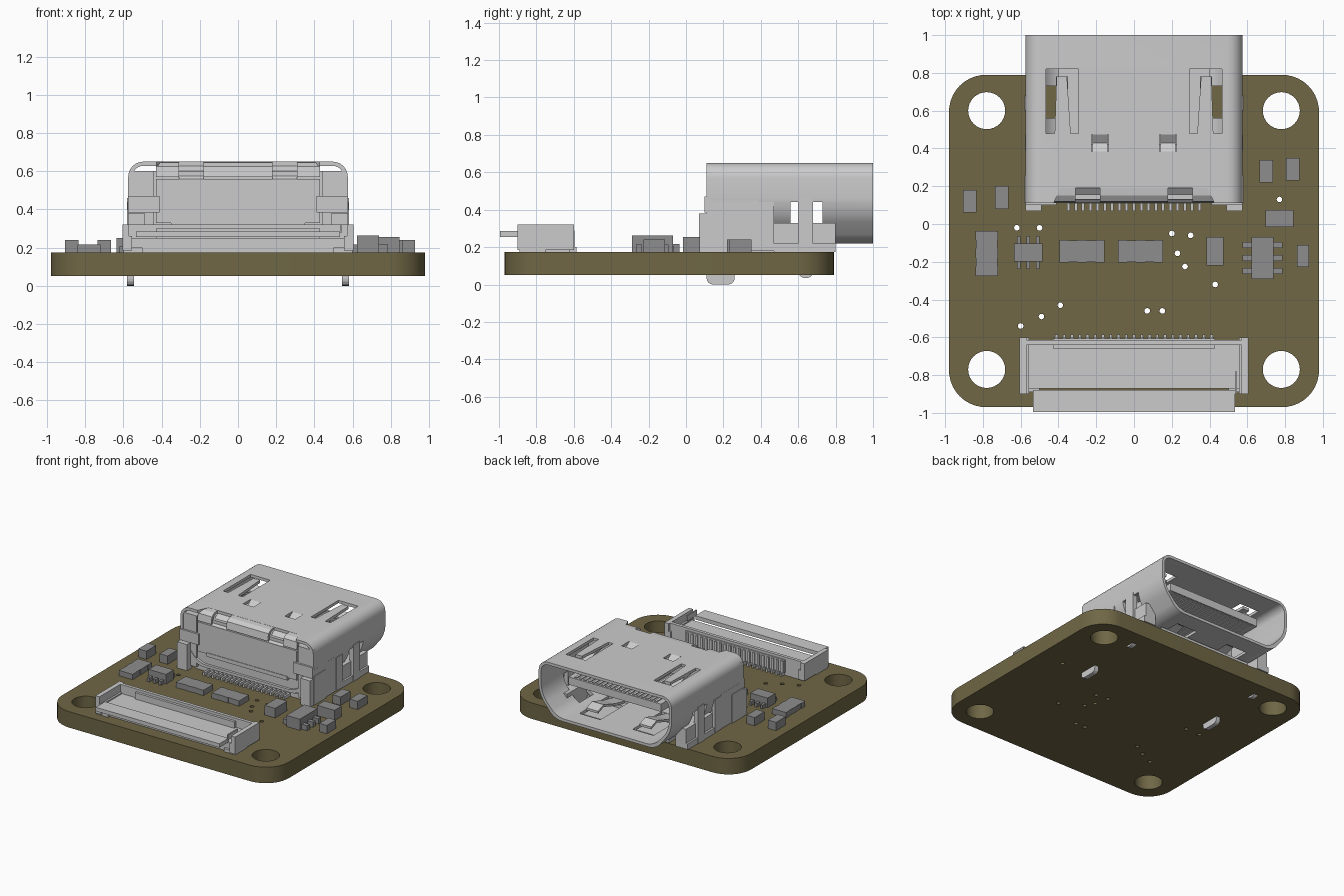
import bpy, bmesh, math
from mathutils import Vector

cube = bpy.data.objects.get("Cube")
if cube:
    bpy.data.objects.remove(cube, do_unlink=True)


def material(name, rgb):
    m = bpy.data.materials.new(name)
    m.use_nodes = True
    m.diffuse_color = (*rgb, 1)
    m.node_tree.nodes["Principled BSDF"].inputs["Base Color"].default_value = (*rgb, 1)
    return m


OLIVE = material("olive board", (0.16, 0.135, 0.06))
METAL = material("light grey metal", (0.6, 0.6, 0.6))
GREY = material("mid grey package", (0.27, 0.27, 0.27))


def finish(name, bm, mat):
    bmesh.ops.recalc_face_normals(bm, faces=bm.faces)
    me = bpy.data.meshes.new(name)
    bm.to_mesh(me)
    bm.free()
    me.materials.append(mat)
    ob = bpy.data.objects.new(name, me)
    bpy.context.collection.objects.link(ob)
    return ob


def add_prism(bm, pts, axis, a, b):
    """Extrude a 2D outline along an axis from a to b."""
    def place(p, t):
        return {"x": (t, p[0], p[1]), "y": (p[0], t, p[1]), "z": (p[0], p[1], t)}[axis]
    face = bm.faces.new([bm.verts.new(place(p, a)) for p in pts])
    out = bmesh.ops.extrude_face_region(bm, geom=[face])["geom"]
    shift = Vector(place((0, 0), b - a))
    bmesh.ops.translate(bm, vec=shift, verts=[v for v in out if isinstance(v, bmesh.types.BMVert)])


def prism(name, pts, axis, a, b, mat=METAL):
    bm = bmesh.new()
    add_prism(bm, pts, axis, a, b)
    return finish(name, bm, mat)


def rect(x0, x1, y0, y1):
    return [(x0, y0), (x1, y0), (x1, y1), (x0, y1)]


def boxes(name, items, mat=METAL, mirror=False):
    """One object of boxes given as x0, x1, y0, y1, z0, z1."""
    bm = bmesh.new()
    for x0, x1, y0, y1, z0, z1 in items:
        add_prism(bm, rect(x0, x1, y0, y1), "z", z0, z1)
        if mirror:
            add_prism(bm, rect(-x1, -x0, y0, y1), "z", z0, z1)
    return finish(name, bm, mat)


def rounded(pts, radii, n=6):
    """Round each corner of an outline with a quadratic bend."""
    out = []
    for i, p in enumerate(pts):
        p = Vector(p)
        a = p + (Vector(pts[i - 1]) - p).normalized() * radii[i]
        b = p + (Vector(pts[(i + 1) % len(pts)]) - p).normalized() * radii[i]
        for k in range(n + 1):
            t = k / n
            w = 0.46 * 2 * t * (1 - t) * 1.6
            q = (1 - t) ** 2 * a + t ** 2 * b + w * p
            out.append(q / ((1 - t) ** 2 + t ** 2 + w))
    return out


def circle(x, y, r, n):
    return [(x + r * math.cos(2 * math.pi * i / n), y + r * math.sin(2 * math.pi * i / n)) for i in range(n)]


def cut(ob, cutter):
    mod = ob.modifiers.new("cut", "BOOLEAN")
    mod.object, mod.operation, mod.solver = cutter, "DIFFERENCE", "EXACT"
    bpy.context.view_layer.objects.active = ob
    bpy.ops.object.modifier_apply(modifier=mod.name)
    bpy.data.objects.remove(cutter, do_unlink=True)


def smooth(ob):
    bpy.ops.object.select_all(action="DESELECT")
    ob.select_set(True)
    bpy.context.view_layer.objects.active = ob
    bpy.ops.object.shade_smooth_by_angle(angle=math.radians(28))


# Circuit board with mounting holes and vias
TOP = 0.175
board = prism("circuit_board", rounded(rect(-0.98, 0.98, -0.97, 0.79), [0.2] * 4, 10), "z", 0.05, TOP, OLIVE)
bm = bmesh.new()
for x in (-0.78, 0.78):
    for y in (-0.77, 0.6):
        add_prism(bm, circle(x, y, 0.098, 32), "z", 0, 0.3)
vias = [(-.62, -.02), (-.5, -.02), (-.6, -.54), (-.49, -.49), (-.39, -.43), (.07, -.46), (.15, -.46),
        (.2, -.05), (.3, -.06), (.23, -.155), (.27, -.225), (.43, -.32), (.77, .13)]
for x, y in vias:
    add_prism(bm, circle(x, y, 0.015, 12), "z", 0, 0.3)
cut(board, finish("hole_cutter", bm, OLIVE))
smooth(board)


# Large connector shell: hollow tapered tube open to the back
def mouth(inset):
    w, b, z0, z1 = 0.575 - inset, 0.44 - inset, 0.22 + inset, 0.65 - inset
    pts = [(-w, z1), (-w, 0.39), (-b, z0), (b, z0), (w, 0.39), (w, z1)]
    return rounded(pts, [0.08 - inset, 0.07, 0.06, 0.06, 0.07, 0.08 - inset])


shell = prism("socket_shell", mouth(0), "y", 0.11, 1.0)
cut(shell, prism("bore_cutter", mouth(0.022), "y", 0.05, 1.1))
bm = bmesh.new()
for s in (-1, 1):
    def side(pts):
        return [(s * x, y) for x, y in pts]
    # U-shaped slot around each roof spring
    add_prism(bm, side([(.295, .48), (.335, .48), (.355, .78), (.41, .78), (.42, .48), (.465, .48),
                        (.465, .82), (.295, .82)]), "z", 0.6, 0.7)
    # Small dimple windows, floor spring windows and side windows
    add_prism(bm, side(rect(.135, .225, .385, .475)), "z", 0.6, 0.7)
    add_prism(bm, side(rect(.14, .32, .5, .86)), "z", 0.2, 0.26)
    add_prism(bm, side(rect(.41, .6, .56, .73)), "z", 0.2, 0.44)
# Notch in the rear roof edge
add_prism(bm, [(-.43, .1), (.43, .1), (.39, .19), (-.39, .19)], "z", 0.6, 0.7)
cut(shell, finish("window_cutter", bm, METAL))
smooth(shell)

# Roof and floor springs, dimple tabs: bent strips seen from the side
for s, side_name in ((-1, "right"), (1, "left")):
    def strip(name, x0, x1, path, t=0.018):
        pts = path + [(y, z - t) for y, z in reversed(path)]
        prism(side_name + name, pts, "x", s * x0, s * x1)
    strip("_roof_spring", .35, .412, [(.47, .65), (.6, .625), (.72, .575), (.78, .6)])
    strip("_dimple_tab", .14, .22, [(.385, .65), (.43, .62), (.475, .65)])
    strip("_floor_spring", .18, .28, [(.5, .24), (.62, .265), (.76, .31), (.83, .285)])
    # Solder legs through the board
    for y0, y1, z0, z1 in ((.11, .26, 0, .4), (.6, .68, .035, .46)):
        r = 0.035
        leg = rounded(rect(y0, y1, z0, z1), [r, r, 0.005, 0.005], 4)
        prism(side_name + "_solder_leg", leg, "x", s * .545, s * .58)

# Rear roof edge bent down in three tabs with lower dips between
bend = [(.2, .65), (.15, .645), (.12, .625), (.11, .57), (.13, .57), (.14, .61), (.16, .625), (.2, .63)]
dip = [(.2, .635), (.155, .6), (.115, .56), (.135, .56), (.17, .595), (.2, .615)]
for x0, x1 in ((-.43, -.31), (-.18, .18), (.31, .43)):
    prism("rear_roof_tab", bend, "x", x0, x1)
for x0, x1 in ((-.31, -.18), (.18, .31)):
    prism("rear_roof_dip", dip, "x", x0, x1)

# Side panels, rear clips and plastic core
boxes("side_panels", [(.555, .575, .11, .39, .18, .45), (.553, .578, .39, .47, .18, .44),
                      (.47, .56, .47, .8, TOP, .33), (.555, .575, .47, .8, TOP, .22)], mirror=True)
boxes("rear_clips", [(.49, .575, .07, .13, TOP, .38), (.41, .575, .1, .125, .385, .47),
                     (.44, .57, .115, .14, .2, .6)], mirror=True)
boxes("rear_plate", [(-.43, .43, .112, .135, .33, .56), (-.35, .35, .108, .13, .31, .34)])
boxes("socket_core", [(-.55, .55, .13, .42, .215, .6), (-.4, .4, .4, .88, .455, .515),
                      (-.47, .47, .14, .55, TOP, .225), (-.4, .4, .55, .78, TOP, .2)])
PITCH = 0.0385
boxes("socket_contacts", [(i * PITCH - .01, i * PITCH + .01, .42, .87, .45, .522) for i in range(-9, 10)])
boxes("socket_pins", [(i * PITCH - .008, i * PITCH + .008, .07, .16, TOP, .2) for i in range(-9, 10)])

# Flat cable connector along the front
boxes("cable_housing", [(-.56, .56, -.87, -.62, TOP, .25), (-.43, .43, -.66, -.605, .2, .3),
                        (-.6, .6, -.64, -.615, .2, .32)])
boxes("cable_housing_ends", [(.555, .605, -.9, -.6, .185, .26), (.57, .605, -.9, -.6, .25, .32),
                             (.5, .6, -.89, -.75, TOP, .2)], mirror=True)
lid = boxes("cable_lid", [(-.545, .545, -1.0, -.62, .28, .322)])
cut(lid, boxes("lid_cutter", [(.435, .555, -.78, -.73, .2, .4), (.535, .6, -.9, -.78, .2, .4)], mirror=True))
boxes("cable_lid_lip", [(-.535, .535, -.995, -.88, .255, .285)])
boxes("cable_pins", [(i * .041 - .007, i * .041 + .007, -.62, -.585, TOP, .2) for i in range(-10, 11)])
boxes("cable_ribs", [(i * .041 - .01, i * .041 + .01, -.61, -.597, .2, .29) for i in range(-10, 11)])


# Small chips: centre, size and top height
def chip(name, x, y, w, d, top):
    boxes(name, [(x - w / 2, x + w / 2, y - d / 2, y + d / 2, TOP, top)], GREY)


for x, y, w, d, top in [(-.87, .12, .07, .12, .24), (-.7, .14, .07, .12, .24), (.7, .28, .07, .12, .24),
                        (.84, .29, .07, .12, .24), (.77, .03, .15, .09, .255), (.43, -.145, .09, .15, .25),
                        (.895, -.17, .065, .115, .24)]:
    chip("chip_part", x, y, w, d, top)

# Resistor arrays with scalloped long edges
for x, y, upright in ((-.78, -.155, True), (-.275, -.145, False), (.035, -.145, False)):
    items = []
    for k in range(-2, 3):
        half, reach = (.024, .057) if k % 2 else (.02, .06)
        c = k * .0475
        a = (c - .024, c + .024, -reach, reach)
        if upright:
            a = a[2:] + a[:2]
        items.append((x + a[0], x + a[1], y + a[2], y + a[3], TOP, .217))
    boxes("resistor_array", items, GREY)

# Six-legged chips
chip("small_chip_body", -.56, -.15, .15, .095, .25)
chip("large_chip_body", .68, -.18, .115, .22, .262)
legs = []
for k in (-1, 0, 1):
    for s in (-1, 1):
        x, y = -.56 + k * .05, -.15 + s * .06
        legs.append((x - .01, x + .01, y - .027, y + .027, TOP, .205))
        x, y = .68 + s * .075, -.18 + k * .07
        legs.append((x - .03, x + .03, y - .016, y + .016, TOP, .215))
boxes("chip_legs", legs, GREY)
